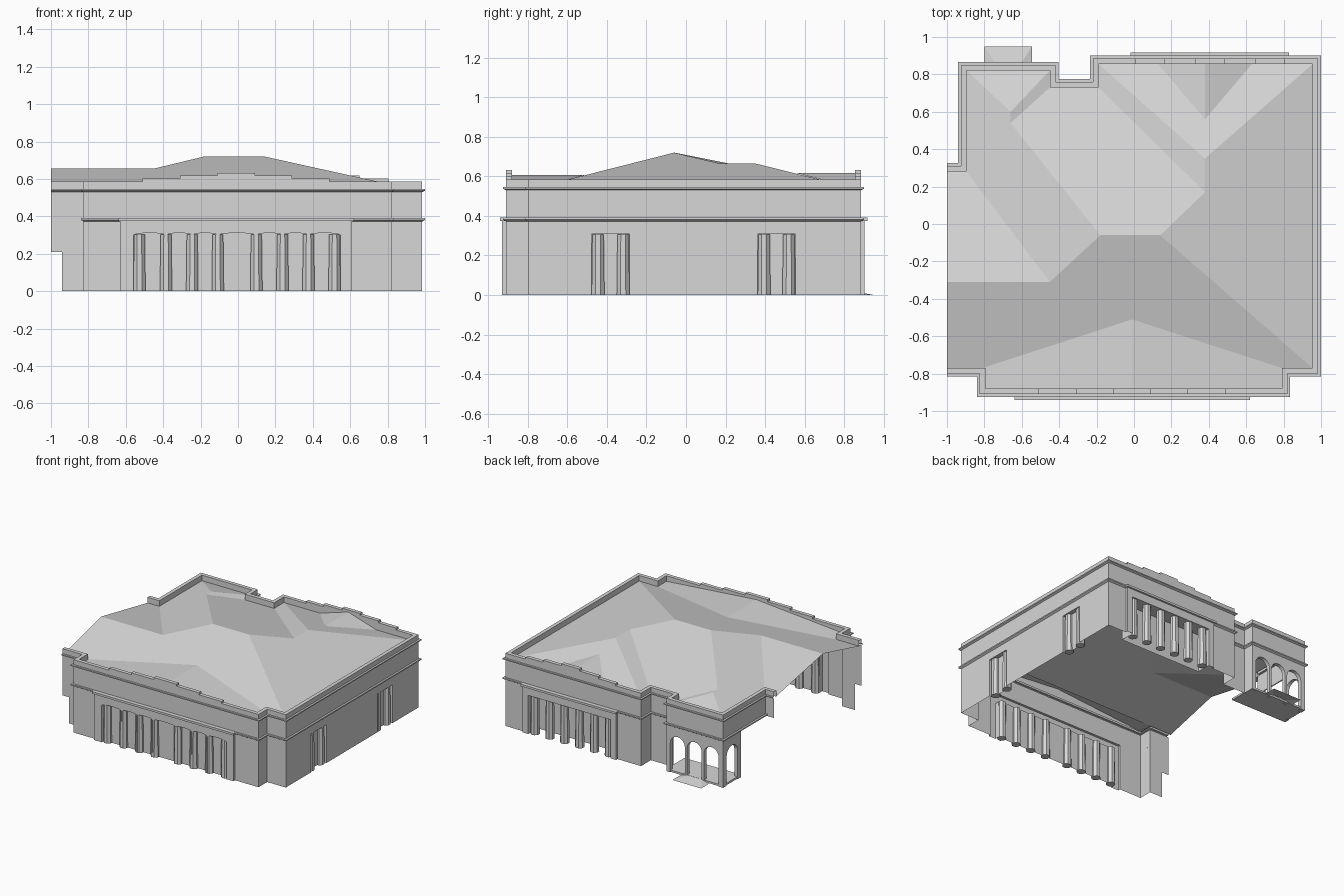
import bpy, bmesh, math
from mathutils import Vector

if "Cube" in bpy.data.objects:
    bpy.data.objects.remove(bpy.data.objects["Cube"])

stone = bpy.data.materials.new("light_stone")
stone.diffuse_color = (0.68, 0.68, 0.68, 1)
stone.use_nodes = True
stone.node_tree.nodes["Principled BSDF"].inputs["Base Color"].default_value = stone.diffuse_color


def make(name, polys, weld=True):
    bm = bmesh.new()
    for poly in polys:
        bm.faces.new([bm.verts.new(p) for p in poly])
    if weld:
        bmesh.ops.remove_doubles(bm, verts=bm.verts, dist=0.0002)
    me = bpy.data.meshes.new(name)
    bm.to_mesh(me)
    bm.free()
    me.materials.append(stone)
    ob = bpy.data.objects.new(name, me)
    bpy.context.collection.objects.link(ob)
    return ob


def box(name, x0, x1, y0, y1, z0, z1):
    a, b, c, d = (x0, y0), (x1, y0), (x1, y1), (x0, y1)
    polys = [[(*p, z1) for p in (a, b, c, d)], [(*p, z0) for p in (d, c, b, a)]]
    for p, q in ((a, b), (b, c), (c, d), (d, a)):
        polys.append([(*p, z0), (*q, z0), (*q, z1), (*p, z1)])
    return make(name, polys)


def sweep(name, path, profile):
    """Mitred sweep along an axis-aligned path; profile is (outward, z)."""
    pts = [Vector(p) for p in path]
    norms = []
    for p, q in zip(pts, pts[1:]):
        d = (q - p).normalized()
        norms.append(Vector((d.y, -d.x)))
    offs = [norms[0]] + [m + n for m, n in zip(norms, norms[1:])] + [norms[-1]]
    polys = []
    for i in range(len(pts) - 1):
        for (o0, z0), (o1, z1) in zip(profile, profile[1:]):
            v = lambda k, o, z: (*(pts[k] + offs[k] * o), z)
            polys.append([v(i, o0, z0), v(i + 1, o0, z0), v(i + 1, o1, z1), v(i, o1, z1)])
    return make(name, polys)


def wall(name, p0, p1, z0, z1, openings=(), rise=0, depth=0.035, panel=True, seg=8):
    """Wall sheet with openings (u0, u1, spring height), curved by rise, with reveals."""
    p0, p1 = Vector(p0), Vector(p1)
    length = (p1 - p0).length
    d = (p1 - p0) / length
    n = Vector((d.y, -d.x))
    P = lambda u, o, z: (*(p0 + d * u + n * o), z)
    polys, u = [], 0
    for a, b, top in list(openings) + [(length, length, 0)]:
        if a - u > 1e-4:
            polys.append([P(u, 0, z0), P(a, 0, z0), P(a, 0, z1), P(u, 0, z1)])
        u = b
        if b - a < 1e-4:
            continue
        arc = []
        for i in range(seg + 1):
            t = math.pi * (1 - i / seg)
            arc.append(((a + b) / 2 + (b - a) / 2 * math.cos(t), top + rise * math.sin(t)))
        for (ua, za), (ub, zb) in zip(arc, arc[1:]):
            polys.append([P(ua, 0, za), P(ub, 0, zb), P(ub, 0, z1), P(ua, 0, z1)])
        outline = [(a, z0)] + arc + [(b, z0)]
        for (ua, za), (ub, zb) in zip(outline, outline[1:]):
            polys.append([P(ua, 0, za), P(ua, -depth, za), P(ub, -depth, zb), P(ub, 0, zb)])
        if panel:
            polys.append([P(uu, -depth, zz) for uu, zz in outline])
    return make(name, polys)


def columns(name, places, height):
    """Tapered eight-sided shafts."""
    for x, y in places:
        bpy.ops.mesh.primitive_cone_add(vertices=8, radius1=0.035, radius2=0.031, depth=height,
                                        location=(x, y, height / 2), rotation=(0, 0, math.pi / 8))
        ob = bpy.context.object
        ob.name = name
        ob.data.materials.append(stone)


# Upper walls, top cornice and parapet in one continuous profile
path = [(-1, -.8), (-.825, -.8), (-.825, -.91), (.82, -.91), (.82, -.8), (.985, -.8), (.985, .885),
        (-.22, .885), (-.22, .76), (-.42, .76), (-.42, .85), (-.925, .85), (-.925, .31), (-1, .31)]
sweep("upper_wall_and_parapet", path,
      [(0, .375), (0, .53), (.015, .537), (.015, .546), (0, .546), (0, .585), (-.03, .585), (-.03, .535)])
sweep("belt_course", path[1:13], [(0, .372), (.015, .381), (.015, .391), (0, .391)])

# Stepped parapet blocks, front and back
for label, cx, y0, y1, halves in (("front", -.01, -.91, -.88, (.5, .3, .1)),
                                  ("back", .405, .855, .885, (.4, .245, .08))):
    for i, h in enumerate(halves):
        box(label + "_parapet_step", cx - h, cx + h, y0, y1, .585 + .016 * i, .601 + .016 * i)

# Plain lower walls
H = .375
wall("front_left_wing_wall_upper", (-1, -.8), (-.825, -.8), .21, H)
wall("front_left_wing_wall_lower", (-.94, -.8), (-.825, -.8), 0, .21)
wall("front_left_return", (-.825, -.8), (-.825, -.91), 0, H)
wall("front_wall_left", (-.825, -.91), (-.63, -.91), 0, H)
wall("front_wall_right", (.61, -.91), (.82, -.91), 0, H)
wall("front_right_return", (.82, -.91), (.82, -.8), 0, H)
wall("front_right_wing_wall", (.82, -.8), (.985, -.8), 0, H)
wall("back_wall_right", (.985, .885), (.82, .885), 0, H)
wall("back_wall_left", (-.01, .885), (-.22, .885), 0, H)
wall("notch_right_wall", (-.22, .885), (-.22, .76), 0, H)
wall("notch_back_wall", (-.22, .76), (-.42, .76), 0, H)
wall("notch_left_wall", (-.42, .76), (-.42, .85), 0, H)

# Front colonnade on its projecting panel
cols = [-.527, -.385, -.245, -.108, .098, .238, .377, .516]
edges = [-.56] + cols[1:-1] + [.548]
wall("front_colonnade_wall", (-.63, -.93), (.61, -.93), 0, H,
     [(a + .63, b + .63, .298) for a, b in zip(edges, edges[1:])], rise=.013)
columns("front_column", [(x, -.896) for x in cols], .304)
for x, s in ((-.63, -.91), (.61, -.93)):
    wall("front_panel_return", (x, s), (x, -1.84 - s), 0, H)
box("front_panel_cornice", -.64, .62, -.942, -.91, .374, .391)

# Back colonnade, a deeper loggia
wall("back_colonnade_wall", (.82, .903), (-.01, .903), 0, H, [(.05, .78, .31)], depth=.12)
columns("back_column", [(.075 + i * .132, .865) for i in range(6)], .31)
for x, s in ((.82, .885), (-.01, .903)):
    wall("back_panel_return", (x, s), (x, 1.788 - s), 0, H)
box("back_panel_cornice", -.02, .83, .885, .918, .374, .391)

# Right side wall with two columned doorways
wall("right_wall", (.985, -.8), (.985, .885), 0, H,
     [(-.478 + .8, -.285 + .8, .308), (.362 + .8, .553 + .8, .308)])
columns("right_door_column", [(.951, y) for y in (-.445, -.318, .395, .52)], .306)

# Corner arcade with floor and entrance ramp
wall("arcade_back_wall", (-.42, .85), (-.925, .85), 0, H,
     [(.035 + i * .15, .165 + i * .15, .235) for i in range(3)], rise=.065, depth=.03, panel=False, seg=12)
wall("arcade_left_wall", (-.925, .85), (-.925, .62), 0, H,
     [(.045, .185, .235)], rise=.065, depth=.03, panel=False, seg=12)
box("arcade_floor", -.922, -.42, .62, .848, .003, .018)
A, B, C, D = (-.735, .85, .018), (-.61, .85, .018), (-.545, .95, 0), (-.8, .95, 0)
make("entrance_ramp", [[A, D, C, B], [A, (-.8, .85, 0), D], [B, C, (-.545, .85, 0)]])

# Roof slopes, hips and valleys
E = .54
p1, p2 = (-.18, -.06, .72), (.14, -.06, .72)              # main ridge
r1, r2 = (.38, .17, .665), (.38, .35, .665)               # back right ridge
l1, l2 = (-.66, .54, .6), (-.66, .6, .6)                  # back left ridge
w1, w2 = (-.45, -.31, .655), (-1, -.31, .655)             # left wing ridge
fr, br, bl = (.955, -.77, E), (.955, .855, E), (-.19, .855, E)
n1, n2 = (-.19, .73, E), (-.45, .73, E)
k1, k2, k3 = (-.45, .82, E), (-.895, .82, E), (-.895, .28, E)
make("main_roof", [
    [(-1, -.77, E), fr, p2, p1, w1, w2],
    [fr, br, r2, r1, p2],
    [br, bl, r2],
    [bl, n1, r1, r2],
    [n1, n2, l1, p1, p2, r1],
    [n2, k1, l2, l1],
    [k1, k2, l2],
    [k2, k3, w1, p1, l1, l2],
    [k3, (-1, .28, E), w2, w1]])

# Low gables running into the main roof
fa, fb = (-.01, -.51, .607), (-.01, -.88, .607)
make("front_gable_roof", [
    [(-.81, -.77, E), (-.81, -.88, E), fb, fa],
    [(.79, -.88, E), (.79, -.77, E), fa, fb]])
ga, gb = (.38, .56, .616), (.38, .855, .616)
make("back_gable_roof", [[ga, gb, (.13, .855, E)], [ga, (.63, .855, E), gb]])
